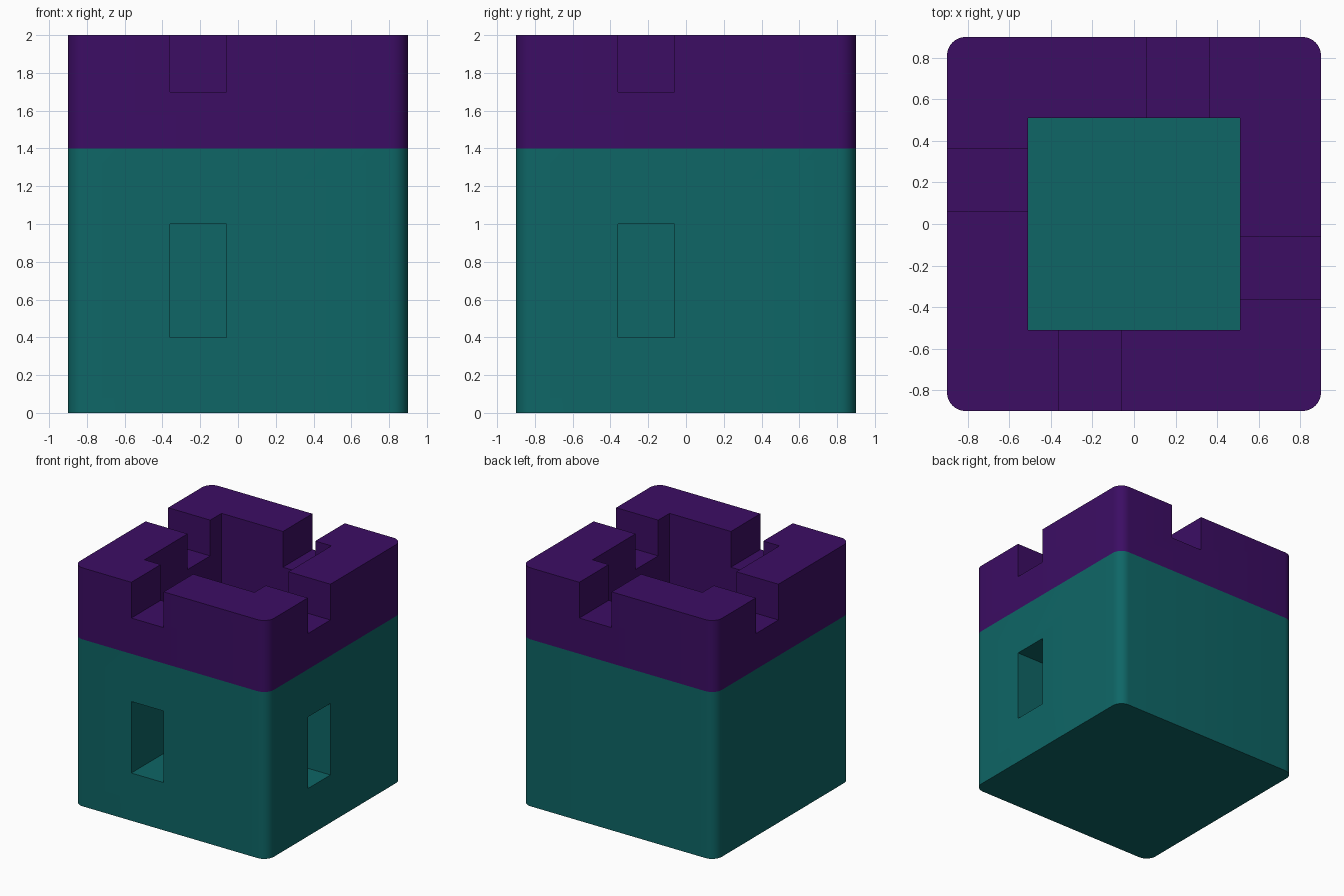
import bpy, bmesh, math
from mathutils import Matrix, Vector

if "Cube" in bpy.data.objects:
    bpy.data.objects.remove(bpy.data.objects["Cube"], do_unlink=True)

HALF, INNER, RADIUS = 0.9, 0.51, 0.09
SPLIT, TOP, NOTCH_Z = 1.4, 2.0, 1.7
SLOT = (-0.36, -0.06)          # sideways span of each opening
WINDOW_Z, WINDOW_DEPTH = (0.4, 1.0), 0.6


def make_material(name, colour):
    mat = bpy.data.materials.new(name)
    mat.use_nodes = True
    mat.diffuse_color = colour
    mat.node_tree.nodes["Principled BSDF"].inputs["Base Color"].default_value = colour
    return mat


def make_box(name, low, high, mat=None, radius=0.0, turn=0.0):
    """Box between two corners, optionally rounded upright and turned about z."""
    low, high = Vector(low), Vector(high)
    bm = bmesh.new()
    bmesh.ops.create_cube(bm, size=1)
    bmesh.ops.scale(bm, vec=high - low, verts=bm.verts)
    bmesh.ops.translate(bm, vec=(low + high) / 2, verts=bm.verts)
    if radius:
        upright = [e for e in bm.edges
                   if abs(e.verts[0].co.z - e.verts[1].co.z) > 0.01]
        bmesh.ops.bevel(bm, geom=upright, offset=radius, segments=8,
                        profile=0.5, affect='EDGES')
    bmesh.ops.rotate(bm, cent=(0, 0, 0), verts=bm.verts,
                     matrix=Matrix.Rotation(turn, 3, 'Z'))
    mesh = bpy.data.meshes.new(name)
    bm.to_mesh(mesh)
    bm.free()
    obj = bpy.data.objects.new(name, mesh)
    bpy.context.collection.objects.link(obj)
    if mat:
        mesh.materials.append(mat)
    return obj


def cut(target, cutters):
    """Apply the cuts, then remove the cutters."""
    bpy.context.view_layer.objects.active = target
    for cutter in cutters:
        cutter.hide_render = True
        mod = target.modifiers.new(cutter.name, 'BOOLEAN')
        mod.operation, mod.solver, mod.object = 'DIFFERENCE', 'EXACT', cutter
        bpy.ops.object.modifier_apply(modifier=mod.name)
        bpy.data.objects.remove(cutter, do_unlink=True)


def smooth(obj):
    bpy.ops.object.select_all(action='DESELECT')
    obj.select_set(True)
    bpy.context.view_layer.objects.active = obj
    bpy.ops.object.shade_smooth_by_angle(angle=math.radians(30))


teal = make_material("teal", (0.0044, 0.133, 0.133, 1))
purple = make_material("purple", (0.045, 0.004, 0.127, 1))

# Solid tower body with window recesses on the front and the +x side
body = make_box("tower_body", (-HALF, -HALF, 0), (HALF, HALF, SPLIT), teal, RADIUS)
cut(body, [make_box("window_cutter", (SLOT[0], -1, WINDOW_Z[0]),
                    (SLOT[1], WINDOW_DEPTH - HALF, WINDOW_Z[1]),
                    turn=i * math.pi / 2) for i in range(2)])
smooth(body)

# Battlement ring: open centre and one notch in each wall
ring = make_box("battlement", (-HALF, -HALF, SPLIT), (HALF, HALF, TOP), purple, RADIUS)
well = make_box("well_cutter", (-INNER, -INNER, SPLIT - 0.2), (INNER, INNER, TOP + 0.2))
notches = [make_box("notch_cutter", (SLOT[0], -1, NOTCH_Z),
                    (SLOT[1], -INNER + 0.1, TOP + 0.2),
                    turn=i * math.pi / 2) for i in range(4)]
cut(ring, [well] + notches)
smooth(ring)
